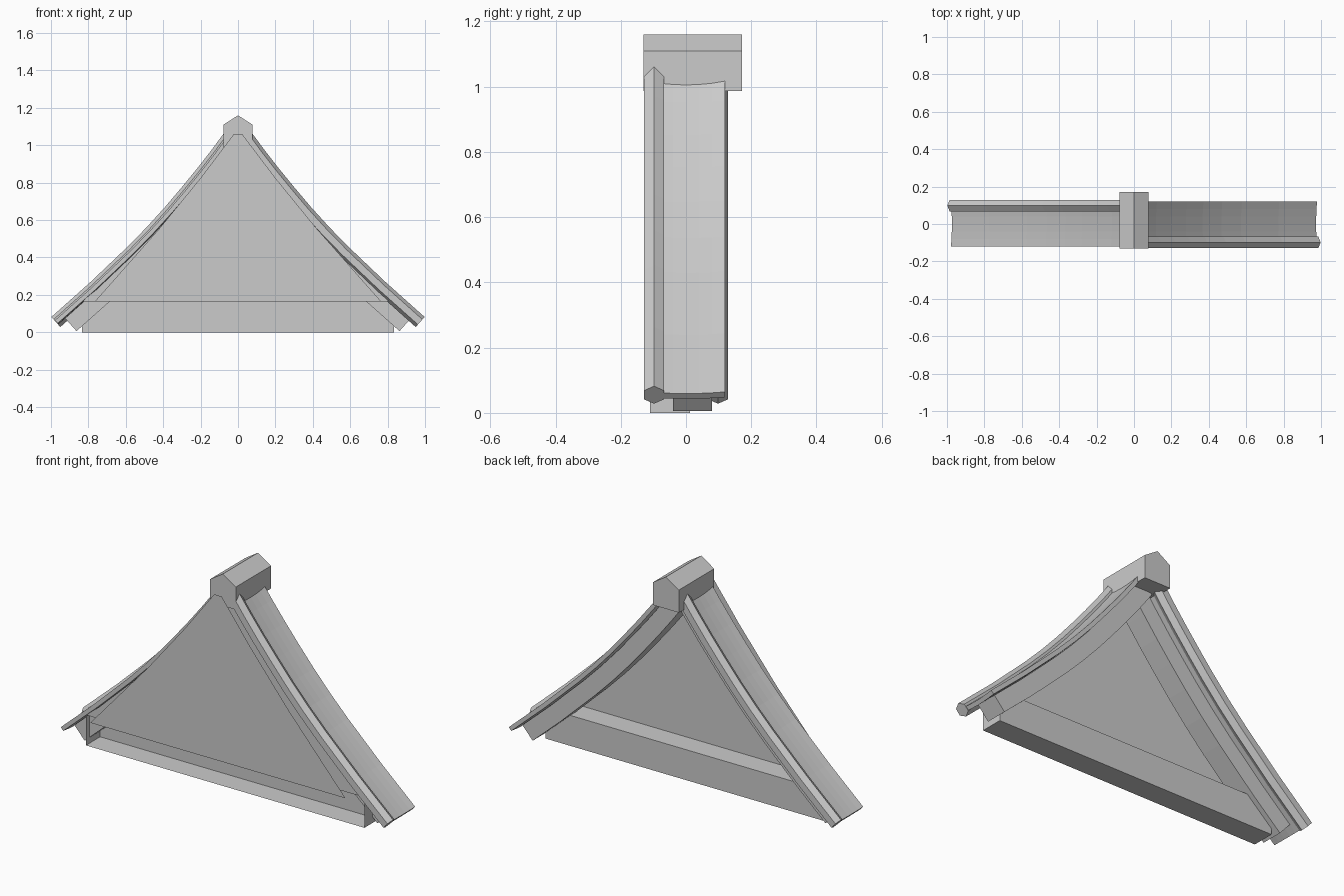
import bpy, math
from mathutils import Vector

if "Cube" in bpy.data.objects:
    bpy.data.objects.remove(bpy.data.objects["Cube"])

# centre line of the right-hand roof slope, as (x, z)
SLOPE = [(0.045, 1.045), (0.115, 0.95), (0.193, 0.85), (0.275, 0.75), (0.364, 0.645),
         (0.465, 0.534), (0.57, 0.427), (0.77, 0.237), (0.974, 0.055)]


def make(name, verts, faces):
    me = bpy.data.meshes.new(name)
    me.from_pydata(verts, [], faces)
    me.update()
    ob = bpy.data.objects.new(name, me)
    bpy.context.collection.objects.link(ob)
    return ob


def trimmed(path, back):
    """Shorten the last segment of the path."""
    a, b = Vector(path[-2]), Vector(path[-1])
    return path[:-1] + [tuple(b - (b - a).normalized() * back)]


def sweep(name, path, section, turn):
    """Sweep a closed (y, normal offset) section down the slope; turn spins it to the far side."""
    pts = [Vector(p) for p in path]
    s = -1 if turn else 1
    n = len(section)
    verts, faces = [], []
    for i, p in enumerate(pts):
        d = (pts[min(i + 1, len(pts) - 1)] - pts[max(i - 1, 0)]).normalized()
        nx, nz = -d.y, d.x
        for y, o in section:
            verts.append((s * (p.x + nx * o), s * y, p.y + nz * o))
    for i in range(len(pts) - 1):
        for j in range(n):
            k = (j + 1) % n
            faces.append((i * n + j, i * n + k, (i + 1) * n + k, (i + 1) * n + j))
    faces.append(tuple(range(n))[::-1])
    faces.append(tuple(range((len(pts) - 1) * n, len(pts) * n)))
    return make(name, verts, faces)


def gable(name, half, y):
    """Flat symmetrical sheet facing the front."""
    outline = half + [(-x, z) for x, z in reversed(half)]
    return make(name, [(x, y, z) for x, z in outline], [tuple(range(len(outline)))])


# cross-sections: six-sided edge roll, dished tile slab, square rafter
roll = [(-0.098 - 0.035 * math.sin(math.radians(60 * i)),
         0.036 * math.cos(math.radians(60 * i))) for i in range(6)]
dish = [(y, 0.003 + 0.007 * (y / 0.12) ** 2) for y in (-0.12 + 0.04 * i for i in range(7))]
slab = dish[::-1] + [(y, o - 0.022) for y, o in dish]
rafter = [(0.08, -0.018), (-0.04, -0.018), (-0.04, -0.11), (0.08, -0.11)]

for side, turn in (("right", False), ("left", True)):
    sweep("edge_roll_" + side, SLOPE, roll, turn)
    sweep("roof_tiles_" + side, trimmed(SLOPE, 0.003), slab, turn)
    sweep("rafter_" + side, trimmed(SLOPE, 0.05), rafter, turn)

# ridge cap: five-sided prism
prof = [(-0.078, 0.987), (0.078, 0.987), (0.078, 1.11), (0, 1.16), (-0.078, 1.11)]
verts = [(x, y, z) for y in (-0.13, 0.172) for x, z in prof]
make("ridge_cap", verts, [(0, 1, 2, 3, 4), (9, 8, 7, 6, 5)] +
     [(i, i + 5, (i + 1) % 5 + 5, (i + 1) % 5) for i in range(5)])

# base beam, open at the front
X, F, B, T = 0.835, -0.11, 0.012, 0.165
verts = [(x, y, z) for z in (0, T) for x, y in ((-X, F), (X, F), (X, B), (-X, B))]
make("base_beam", verts, [(3, 2, 1, 0), (4, 5, 6, 7), (1, 2, 6, 5), (2, 3, 7, 6), (3, 0, 4, 7)])

# gable wall under the roof, and a thin panel standing in front of it
wall = [(0.835, T)] + [(x - 0.012, z - 0.01) for x, z in reversed(SLOPE[:-1])]
gable("gable_wall", wall, F)
gable("gable_panel", [(0.765, 0.165), (0.42, 0.555), (0.2, 0.825), (0.022, 1.06)], -0.172)
